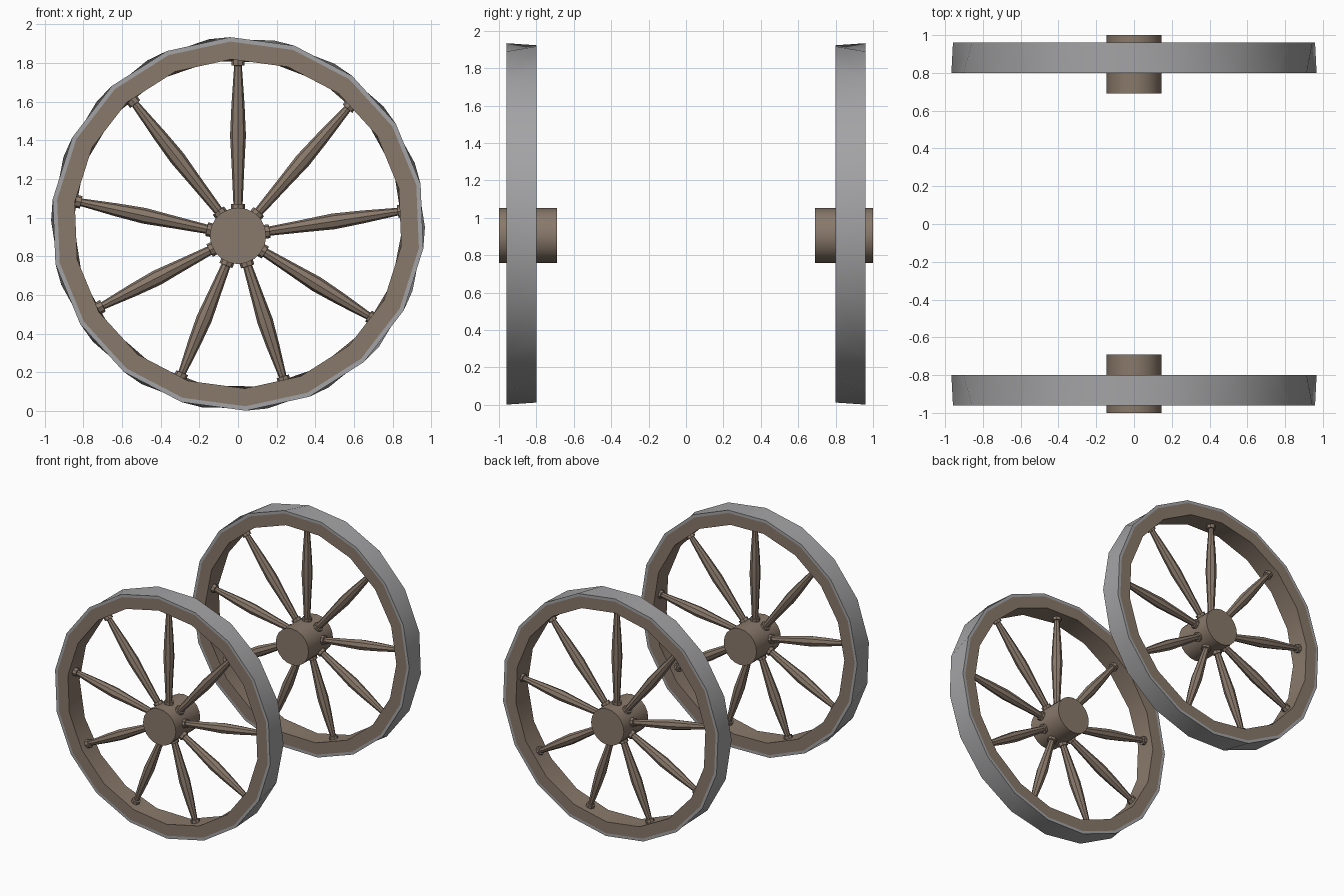
import bpy, bmesh, math
from mathutils import Vector

if "Cube" in bpy.data.objects:
    bpy.data.objects.remove(bpy.data.objects["Cube"])


def material(name, rgb):
    m = bpy.data.materials.new(name)
    m.diffuse_color = (*rgb, 1)
    m.use_nodes = True
    m.node_tree.nodes["Principled BSDF"].inputs["Base Color"].default_value = m.diffuse_color
    return m


WOOD = material("brown wood", (0.25, 0.19, 0.145))
IRON = material("grey iron", (0.37, 0.37, 0.38))
SIDES = 18
RIM_Z, HUB_Z = 0.967, 0.905
# spoke ends on the inner rim (x, z)
ENDS = [(0, 1.815), (0.585, 1.585), (0.855, 1.035), (0.70, 0.475), (0.24, 0.15),
        (-0.30, 0.17), (-0.725, 0.53), (-0.84, 1.085), (-0.55, 1.61)]


def bridge_loops(bm, loops, closed):
    n = len(loops[0])
    pairs = list(zip(loops, loops[1:])) + ([(loops[-1], loops[0])] if closed else [])
    for a, b in pairs:
        for i in range(n):
            j = (i + 1) % n
            bm.faces.new((a[i], a[j], b[j], b[i]))
    if not closed:
        bm.faces.new(loops[0])
        bm.faces.new(loops[-1])


def finish(bm, name, mat, angle):
    bmesh.ops.recalc_face_normals(bm, faces=bm.faces)
    me = bpy.data.meshes.new(name)
    bm.to_mesh(me)
    bm.free()
    me.materials.append(mat)
    ob = bpy.data.objects.new(name, me)
    bpy.context.collection.objects.link(ob)
    bpy.context.view_layer.objects.active = ob
    ob.select_set(True)
    bpy.ops.object.shade_smooth_by_angle(angle=math.radians(angle))
    ob.select_set(False)


def lathe_y(name, mat, profile, zc, sides, closed):
    """Turn (radius, y, phase in degrees) points about a y axis."""
    bm = bmesh.new()
    loops = []
    for r, y, ph in profile:
        angs = [math.radians(ph) + math.tau * i / sides for i in range(sides)]
        loops.append([bm.verts.new((r * math.cos(a), y, zc + r * math.sin(a))) for a in angs])
    bridge_loops(bm, loops, closed)
    finish(bm, name, mat, 35)


def spokes(name, y):
    """Turned spokes with a collar at each end and a swollen middle."""
    bm = bmesh.new()
    for x, z in ENDS:
        start = Vector((0, y, HUB_Z))
        d = Vector((x, y, z)) - start
        length = d.length
        d.normalize()
        u = Vector((0, 1, 0))
        v = d.cross(u)
        s0, span = 0.13, length - 0.13
        prof = [(s0, .036), (.165, .036), (.166, .024), (s0 + span * .3, .033),
                (s0 + span * .5, .041), (s0 + span * .7, .034),
                (length - .03, .02), (length - .029, .033), (length + .01, .033)]
        loops = []
        for t, r in prof:
            loops.append([bm.verts.new(start + d * t + r * (math.cos(k * math.tau / 8) * u
                          + math.sin(k * math.tau / 8) * v)) for k in range(8)])
        bridge_loops(bm, loops, False)
    finish(bm, name, WOOD, 30)


for side, s in (("front", -1), ("back", 1)):
    # iron tyre: inner-side ring is turned slightly, giving slanted facets
    lathe_y(side + "_tyre", IRON, [(.967, s * .96, 92.4), (.967, s * .80, 99),
            (.944, s * .80, 99), (.944, s * .96, 92.4)], RIM_Z, SIDES, True)
    # wooden rim
    lathe_y(side + "_rim", WOOD, [(.945, s * .96, 92.4), (.945, s * .80, 99),
            (.852, s * .80, 99), (.852, s * .96, 92.4)], RIM_Z, SIDES, True)
    # hub
    lathe_y(side + "_hub", WOOD, [(.146, s * 1.0, 90), (.146, s * .69, 90)], HUB_Z, 20, False)
    spokes(side + "_spokes", s * .88)
